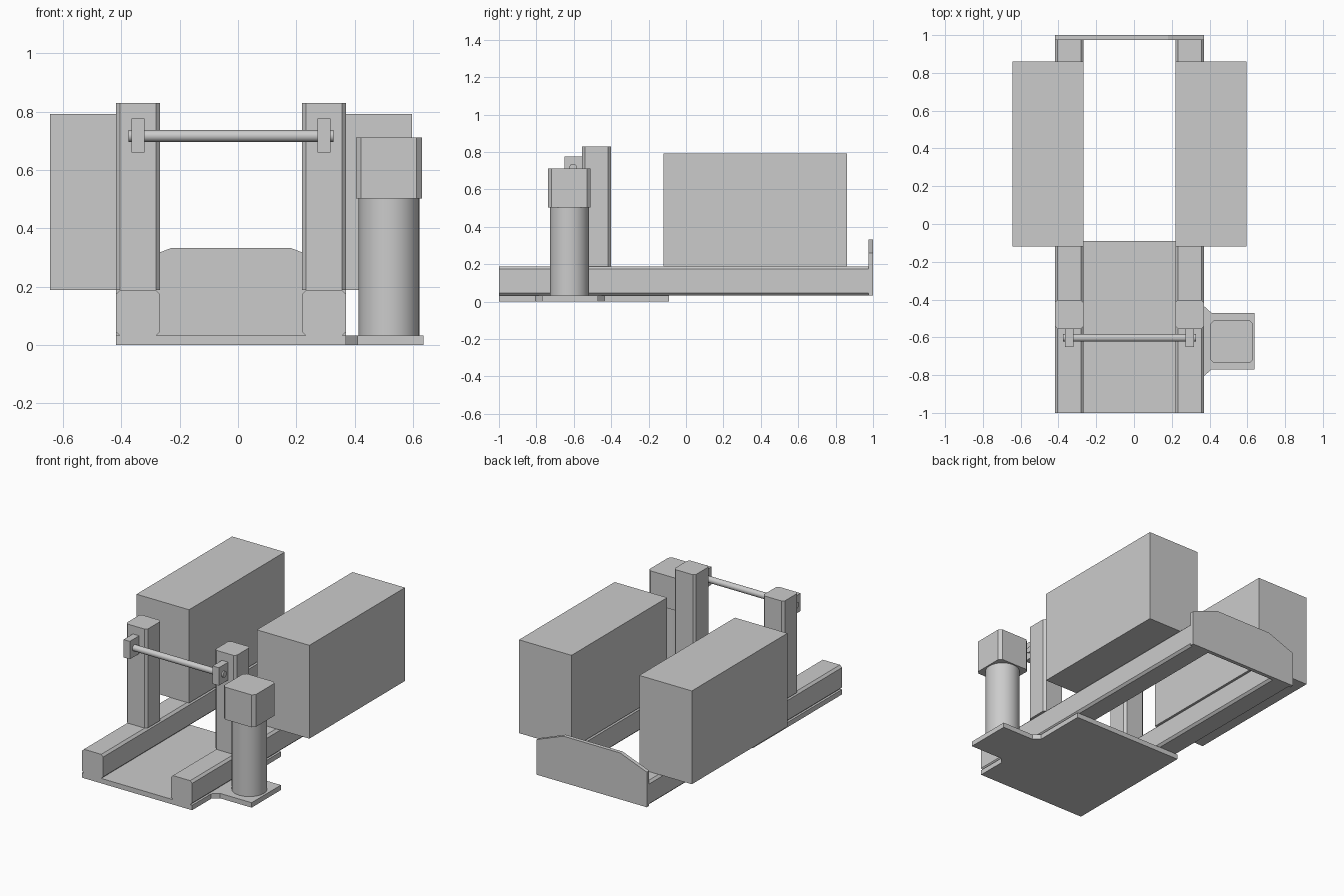
import bpy, bmesh, math
from mathutils import Vector

if "Cube" in bpy.data.objects:
    bpy.data.objects.remove(bpy.data.objects["Cube"])

MID = -0.024  # mirror line of the paired parts


def prism(name, pts, axis, lo, hi):
    """Extrude a 2D profile along axis: 'z' takes (x, y), 'y' takes (x, z)."""
    bm = bmesh.new()
    put = (lambda a, b: (a, b, lo)) if axis == 'z' else (lambda a, b: (a, lo, b))
    face = bm.faces.new([bm.verts.new(put(a, b)) for a, b in pts])
    ext = bmesh.ops.extrude_face_region(bm, geom=[face])
    step = Vector((0, 0, hi - lo) if axis == 'z' else (0, hi - lo, 0))
    bmesh.ops.translate(bm, vec=step,
                        verts=[g for g in ext['geom'] if isinstance(g, bmesh.types.BMVert)])
    bmesh.ops.recalc_face_normals(bm, faces=bm.faces)
    mesh = bpy.data.meshes.new(name)
    bm.to_mesh(mesh)
    bm.free()
    obj = bpy.data.objects.new(name, mesh)
    bpy.context.collection.objects.link(obj)
    return obj


def rect(a0, a1, b0, b1, c=0):
    """Rectangle profile with optional chamfered corners."""
    if not c:
        return [(a0, b0), (a1, b0), (a1, b1), (a0, b1)]
    return [(a0 + c, b0), (a1 - c, b0), (a1, b0 + c), (a1, b1 - c),
            (a1 - c, b1), (a0 + c, b1), (a0, b1 - c), (a0, b0 + c)]


def cylinder(name, r, length, loc, rot=(0, 0, 0)):
    bpy.ops.mesh.primitive_cylinder_add(vertices=32, radius=r, depth=length,
                                        location=loc, rotation=rot)
    obj = bpy.context.object
    obj.name = name
    bpy.ops.object.shade_smooth_by_angle()
    return obj


# Paired rails, posts, side tanks and bar brackets
for side, s in (("left", -1), ("right", 1)):
    def span(inner, outer):
        return sorted((MID + s * inner, MID + s * outer))
    x0, x1 = span(0.243, 0.395)
    prism(side + "_rail", rect(x0, x1, 0.032, 0.188, 0.014), 'y', -1, 0.975)
    prism(side + "_post", rect(x0, x1, -0.555, -0.402, 0.014), 'z', 0.188, 0.83)
    t0, t1 = span(0.243, 0.62)
    prism(side + "_side_box", rect(t0, t1, -0.12, 0.86), 'z', 0.188, 0.793)
    b0, b1 = span(0.297, 0.342)
    prism(side + "_bar_bracket", rect(b0, b1, -0.65, -0.555), 'z', 0.66, 0.776)

# Cross bar through both brackets
cylinder("cross_bar", 0.02, 0.702, (MID, -0.603, 0.717), (0, math.pi / 2, 0))

# Base plate with side tab for the column
prism("base_plate", [(-0.419, -1), (0.371, -1), (0.371, -0.805), (0.41, -0.77),
                     (0.637, -0.77), (0.637, -0.47), (0.41, -0.47), (0.371, -0.435),
                     (0.371, -0.09), (-0.419, -0.09)], 'z', 0, 0.032)

# Back plate with sloped shoulders
prism("back_plate", [(-0.419, 0.032), (0.371, 0.032), (0.371, 0.26), (0.18, 0.333),
                     (-0.228, 0.333), (-0.419, 0.26)], 'y', 0.975, 1)

# Round column and its chamfered head
cylinder("column", 0.104, 0.47, (0.518, -0.623, 0.267))
prism("column_head", rect(0.404, 0.631, -0.737, -0.511, 0.018), 'z', 0.502, 0.712)
